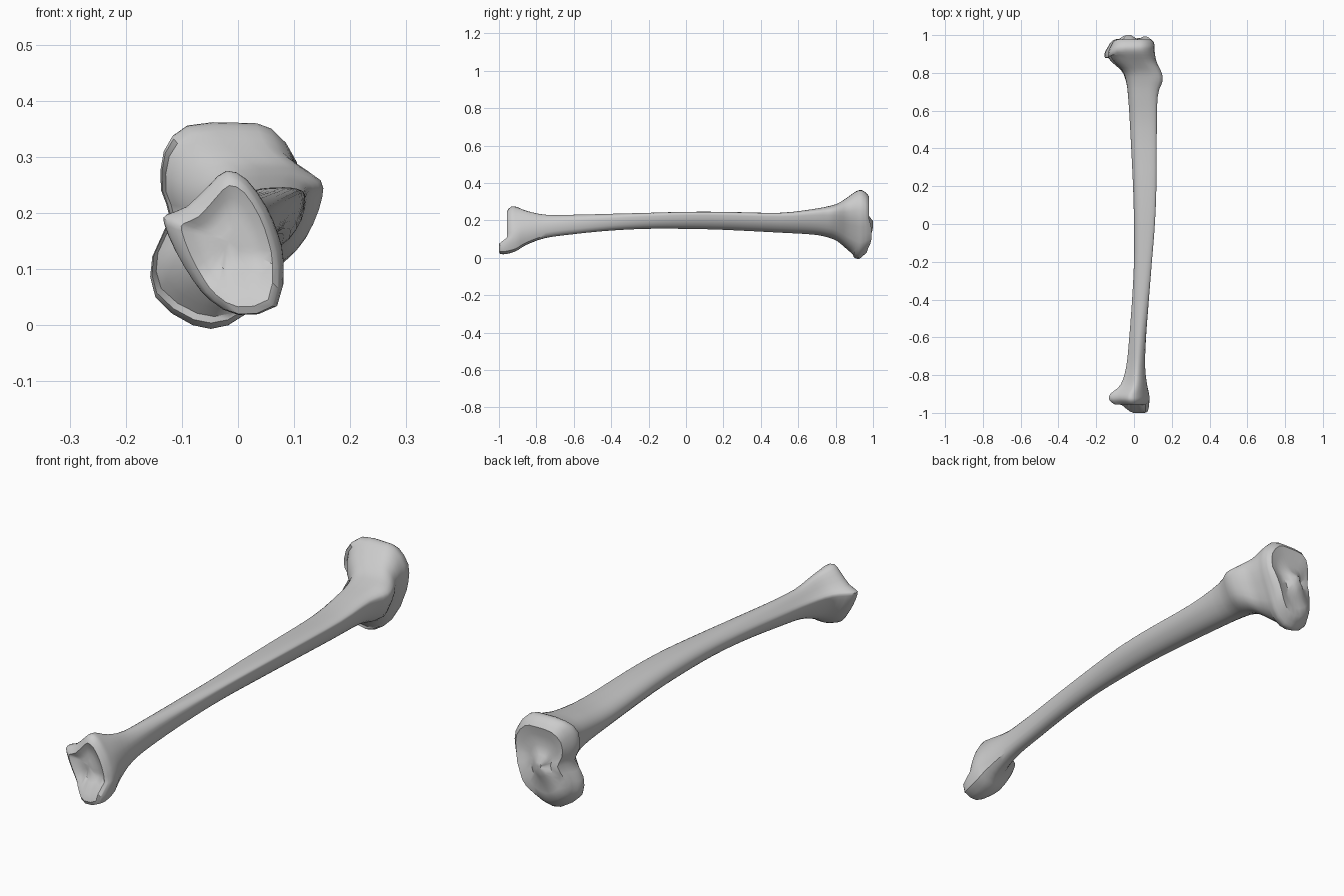
import bpy
import bmesh
from mathutils import Vector

cube = bpy.data.objects.get("Cube")
if cube:
    bpy.data.objects.remove(cube, do_unlink=True)

# Cross-section outlines in hundredths (x, z), all starting at the crest side
KNEE = [(10, 21), (10, 29), (5.5, 35), (0, 36), (-9, 35.5), (-13, 31), (-13.5, 24),
        (-12, 19), (-15, 12), (-14.5, 5), (-8, 0), (-2, 0), (4, 5), (7, 12)]
SHAFT = [(10, 6), (9.6, 8.8), (6, 10), (2, 10), (-3, 9.5), (-7, 7.5), (-9.5, 4),
         (-10, 0), (-9, -4), (-6, -8), (-2, -10), (2, -9.5), (6, -6), (9, 0)]
ANKLE = [(7, 16), (5, 21), (1.5, 26), (-2, 27.5), (-5, 25), (-9, 21), (-12.5, 19.5),
         (-13, 18), (-11, 13), (-8, 8), (-5, 4.5), (0, 2), (7, 3.5), (8, 11)]

# Stations along the bone in hundredths: y, x range, z range; then the outline
# mix, from -1 (ankle) through 0 (shaft) to 1 (knee)
STATIONS = [
    (-95, -11, 7, 2, 26, -1), (-93, -13, 8, 2, 27.5, -1), (-90, -12.5, 8, 4, 27, -1),
    (-85, -7, 7, 7, 25, -.9), (-75, -4, 6, 10.5, 23, -.7), (-60, -2.5, 6.5, 12.5, 23, -.5),
    (-40, -1, 8, 14.5, 23.5, -.3), (-20, 0, 9.5, 15.5, 24, -.1), (0, 0, 11, 15.5, 24.5, 0),
    (20, -.5, 11.8, 15, 24.5, 0), (50, -2, 12, 13.5, 24, 0), (68, -3.5, 12.5, 12.5, 26, .2),
    (76, -5, 15, 11, 27.5, .4), (81, -7, 14, 9, 29, .6), (86, -12, 11.5, 5, 32, .9),
    (91, -15, 10.5, 1, 35.5, 1), (94, -15, 10.5, 0, 36, 1), (96.5, -13.5, 10, 2, 34.5, 1)]


def normalised(outline):
    """Fit an outline to the square from -1 to 1."""
    axes = []
    for values in zip(*outline):
        low, high = min(values), max(values)
        axes.append([2 * (v - low) / (high - low) - 1 for v in values])
    return [Vector(p) for p in zip(*axes)]


def spline(a, b, c, d, t):
    """Smooth curve from b to c."""
    return b + (c - a) * t / 2 + (a - b * 2.5 + c * 2 - d / 2) * t * t \
        + ((b - c) * 1.5 + (d - a) / 2) * t ** 3


knee, shaft, ankle = map(normalised, (KNEE, SHAFT, ANKLE))


def ring(y, x0, x1, z0, z1, mix):
    end = knee if mix > 0 else ankle
    points = []
    for s, e in zip(shaft, end):
        p = s.lerp(e, abs(mix))
        points.append(Vector(((x0 + x1) / 2 + p.x * (x1 - x0) / 2, y,
                              (z0 + z1) / 2 + p.y * (z1 - z0) / 2)) / 100)
    n = len(points)
    return [spline(points[i - 1], points[i], points[(i + 1) % n], points[(i + 2) % n], t)
            for i in range(n) for t in (0, .5)]


def refine(rings, steps=3):
    """Add smooth rings between the stations."""
    result = []
    last = len(rings) - 1
    for i in range(last):
        four = [rings[max(0, min(last, i + k))] for k in (-1, 0, 1, 2)]
        for s in range(steps):
            result.append([spline(*p, s / steps) for p in zip(*four)])
    return result + [rings[-1]]


def cap(rim, centre, levels):
    """Rings that close an end: (scale, y)."""
    rings = []
    for scale, y in levels:
        new = [centre.lerp(p, scale) for p in rim]
        for p in new:
            p.y = y
        rings.append(new)
    return rings


def smooth(a, b, v):
    t = max(0, min(1, (v - a) / (b - a)))
    return t * t * (3 - 2 * t)


rings = refine([ring(*s) for s in STATIONS])
plateau = cap(rings[-1], Vector((-.03, 1, .18)),
              [(.9, .978), (.7, .972), (.45, .969), (.25, .98), (.1, .998)])
socket = cap(rings[0], Vector((-.015, -1, .15)),
             [(.9, -.956), (.7, -.947), (.45, -.941), (.2, -.945)])
rings = socket[::-1] + rings + plateau

# Bony point below the ankle socket, and slanted rims on the knee plateau
for loop in rings:
    for p in loop:
        if p.y < -.9:
            p.y -= .045 * smooth(.11, .07, p.z) * smooth(-.9, -.95, p.y) * smooth(-.08, 0, p.x)
        elif p.y > .9:
            p.y -= .03 * smooth(-.08, -.15, p.x) + .015 * smooth(.08, 0, p.z)
            p.y += .015 * smooth(.05, .1, p.z) * smooth(.22, .15, p.z) * smooth(.95, .98, p.y)
            p.y = min(p.y, 1)

# Skin the rings into one closed bone
bm = bmesh.new()
loops = [[bm.verts.new(p) for p in loop] for loop in rings]
for a, b in zip(loops, loops[1:]):
    for i in range(len(a)):
        bm.faces.new((a[i - 1], a[i], b[i], b[i - 1]))
for end in (loops[0], loops[-1]):
    tip = bm.verts.new(sum((v.co for v in end), Vector()) / len(end))
    for i in range(len(end)):
        bm.faces.new((end[i - 1], end[i], tip))
bmesh.ops.recalc_face_normals(bm, faces=bm.faces)
mesh = bpy.data.meshes.new("shin_bone")
bm.to_mesh(mesh)
bm.free()
bone = bpy.data.objects.new("shin_bone", mesh)
bpy.context.collection.objects.link(bone)

# Plain grey material
grey = bpy.data.materials.new("bone_grey")
grey.use_nodes = True
grey.diffuse_color = (.6, .6, .6, 1)
grey.node_tree.nodes["Principled BSDF"].inputs["Base Color"].default_value = (.6, .6, .6, 1)
mesh.materials.append(grey)

bpy.ops.object.select_all(action="DESELECT")
bone.select_set(True)
bpy.context.view_layer.objects.active = bone
bpy.ops.object.shade_smooth_by_angle(angle=.7)
